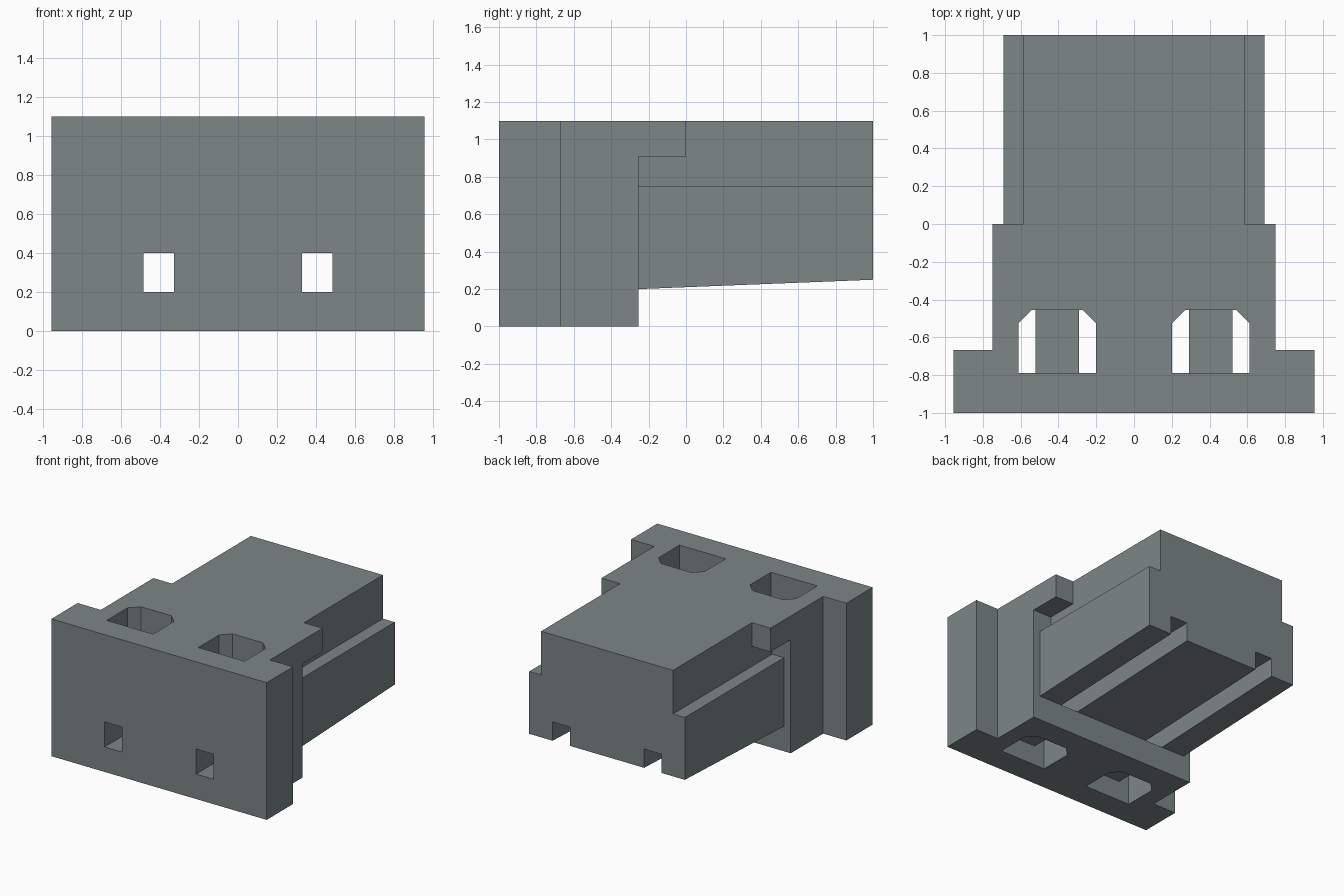
import bpy, bmesh
from mathutils import Vector

if "Cube" in bpy.data.objects:
    bpy.data.objects.remove(bpy.data.objects["Cube"])

grey = bpy.data.materials.new("slate_grey")
grey.diffuse_color = (0.20, 0.237, 0.237, 1)
grey.use_nodes = True
grey.node_tree.nodes["Principled BSDF"].inputs["Base Color"].default_value = grey.diffuse_color


def prism(name, profile, axis, lo, hi):
    """Extrude a closed 2D profile along x (profile is y,z) or z (profile is x,y)."""
    def place(p, d):
        return (d, p[0], p[1]) if axis == "x" else (p[0], p[1], d)
    bm = bmesh.new()
    face = bm.faces.new([bm.verts.new(place(p, lo)) for p in profile])
    ext = bmesh.ops.extrude_face_region(bm, geom=[face])
    verts = [g for g in ext["geom"] if isinstance(g, bmesh.types.BMVert)]
    step = Vector((hi - lo, 0, 0)) if axis == "x" else Vector((0, 0, hi - lo))
    bmesh.ops.translate(bm, verts=verts, vec=step)
    bmesh.ops.recalc_face_normals(bm, faces=bm.faces)
    mesh = bpy.data.meshes.new(name)
    bm.to_mesh(mesh)
    bm.free()
    mesh.materials.append(grey)
    obj = bpy.data.objects.new(name, mesh)
    bpy.context.collection.objects.link(obj)
    return obj


def box(name, x0, x1, y0, y1, z0, z1):
    return prism(name, [(x0, y0), (x1, y0), (x1, y1), (x0, y1)], "z", z0, z1)


def combine(target, other, operation):
    """Apply a boolean and remove the second solid."""
    mod = target.modifiers.new(operation.lower(), "BOOLEAN")
    mod.operation, mod.solver, mod.object = operation, "EXACT", other
    bpy.context.view_layer.objects.active = target
    bpy.ops.object.modifier_apply(modifier=mod.name)
    bpy.data.objects.remove(other)


# Front flange and shoulder block share one T-shaped plan
housing = prism("connector_housing",
                [(-0.955, -1), (0.955, -1), (0.955, -0.667), (0.75, -0.667),
                 (0.75, -0.255), (-0.75, -0.255), (-0.75, -0.667), (-0.955, -0.667)],
                "z", 0, 1.1)

# Overhanging shoulder lugs
combine(housing, box("shoulder_lug", -0.75, 0.75, -0.4, 0, 0.91, 1.1), "UNION")

# Rear plug: wide lower half with sloped underside, narrower upper half
plug = prism("plug_lower", [(-0.4, 0.2), (-0.255, 0.2), (1, 0.25), (1, 0.75), (-0.4, 0.75)],
             "x", -0.69, 0.69)
combine(plug, box("plug_upper", -0.585, 0.585, -0.4, 1, 0.6, 1.1), "UNION")
combine(housing, plug, "UNION")

for s in (-1, 1):
    c = s * 0.406
    # Vertical well with two chamfered rear corners
    well = prism("well_cutter",
                 [(c - 0.205, -0.79), (c + 0.205, -0.79), (c + 0.205, -0.525),
                  (c + 0.135, -0.455), (c - 0.135, -0.455), (c - 0.205, -0.525)],
                 "z", -0.1, 1.2)
    combine(housing, well, "DIFFERENCE")
    # Contact sleeve crossing the well
    combine(housing, box("sleeve", c - 0.115, c + 0.115, -0.85, -0.4, 0.16, 0.44), "UNION")
    # Contact channel through the whole length, open below the plug
    combine(housing, box("channel_front", c - 0.077, c + 0.077, -1.1, 1.1, 0.2, 0.4),
            "DIFFERENCE")
